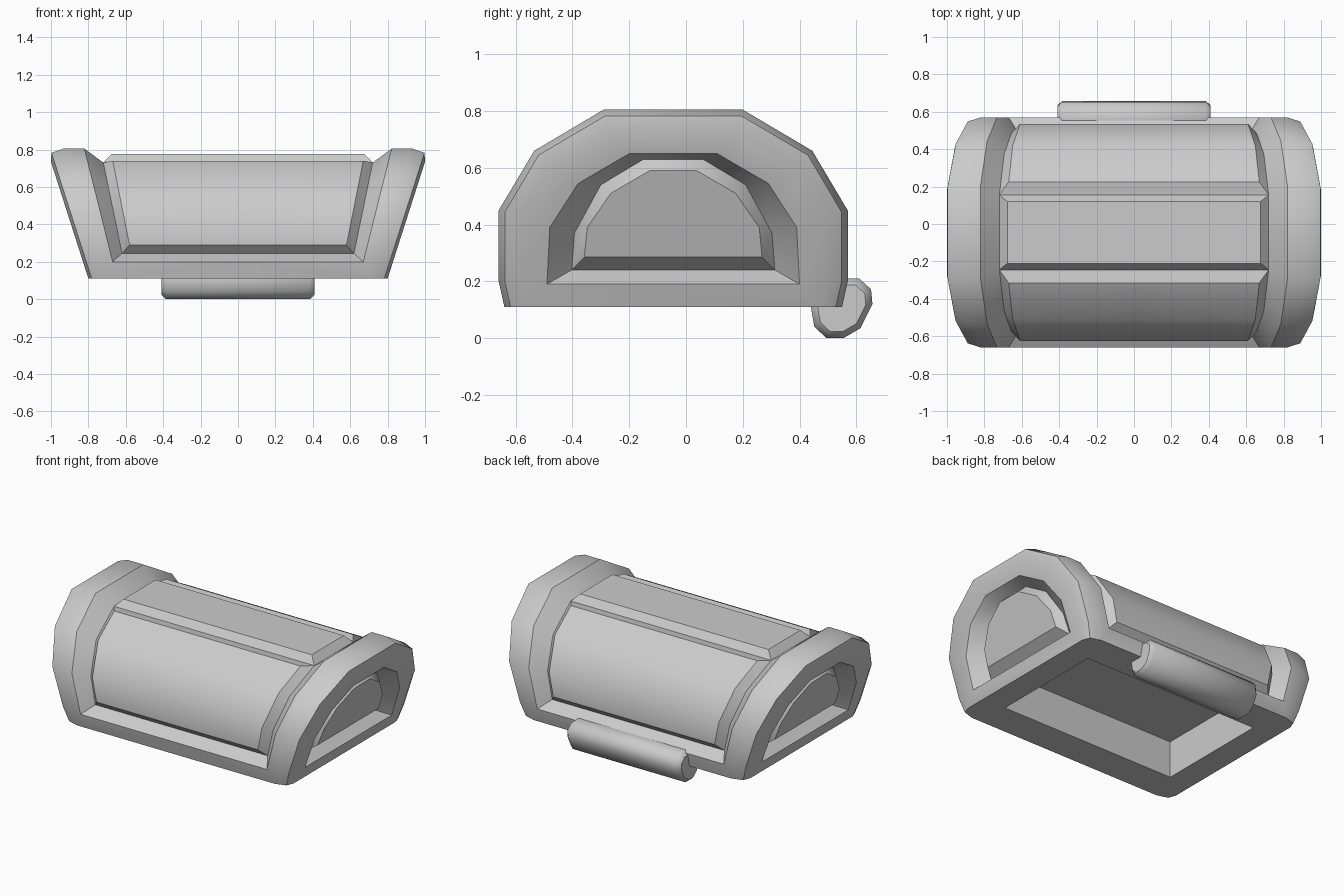
import bpy, bmesh, math

if "Cube" in bpy.data.objects:
    bpy.data.objects.remove(bpy.data.objects["Cube"])

CY = -0.045  # centre line of the lid in y


def arch(half):
    """Mirror half an arch (dy, z) into a full front-to-back list of (y, z)."""
    return [(CY - d, z) for d, z in half] + [(CY + d, z) for d, z in reversed(half)]


def finish(bm, name, angle):
    bmesh.ops.remove_doubles(bm, verts=bm.verts, dist=0.0005)
    bmesh.ops.recalc_face_normals(bm, faces=bm.faces)
    me = bpy.data.meshes.new(name)
    bm.to_mesh(me)
    bm.free()
    ob = bpy.data.objects.new(name, me)
    bpy.context.collection.objects.link(ob)
    bpy.ops.object.select_all(action='DESELECT')
    ob.select_set(True)
    bpy.context.view_layer.objects.active = ob
    bpy.ops.object.shade_smooth_by_angle(angle=math.radians(angle))
    return ob


bm = bmesh.new()


def face(*pts):
    bm.faces.new([bm.verts.new(p) for p in pts])


def strip(a, b, closed=False):
    n = len(a)
    for i in range(n if closed else n - 1):
        j = (i + 1) % n
        face(a[i], a[j], b[j], b[i])


def ring(prof, fx):
    return [(fx(z), y, z) for y, z in prof]


def mid(p):
    return (0, p[1], p[2])


def end_x(off):
    return lambda z: 0.80 + 0.32 * (z - 0.11) - off


# outer frame: rounded edge loops from end face to band surface
outer = [(.595, .11), (.615, .20), (.615, .45), (.49, .66), (.245, .805)]


def shrunk(t):
    return arch([(d - t * (1 if z < .5 else .7 if z < .7 else .27),
                  z - t * (0 if z < .3 else .27 if z < .5 else .7 if z < .7 else 1))
                 for d, z in outer])


C = ring(shrunk(.07), end_x(0))
M = ring(shrunk(.022), end_x(.018))
D = ring(arch(outer), end_x(.09))
strip(C, M)
strip(M, D)

# end bands and the lower rails
B = ring(arch(outer[1:]), lambda z: .67 + .25 * (z - .2))
strip(D[1:9], B)
face(mid(D[0]), D[0], D[1], B[0], mid(B[0]))
face(mid(D[9]), D[9], D[8], B[7], mid(B[7]))

# chamfer from the frame down to the groove around the planks
G = ring(arch([(.535, .245), (.53, .42), (.42, .605), (.2, .73)]),
         lambda z: .62 + .206 * (z - .245))
strip(B, G)
for i in (0, 7):
    face(B[i], mid(B[i]), mid(G[i]), G[i])

# raised planks: front, top and back
side = arch([(.58, .29), (.58, .44), (.465, .632), (.27, .74)])
top = arch([(.165, .775)])
for base, prof in ((G[:4], side[:4]), (G[3:5], top), (G[4:], side[4:])):
    K = ring(prof, lambda z: .58 + .2 * (z - .29))
    strip(base, K)
    strip(K, [mid(p) for p in K])
    for i in (0, -1):
        face(base[i], K[i], mid(K[i]), mid(base[i]))

# end face with recessed arched panel
O = ring(arch([(.445, .19), (.435, .39), (.335, .545), (.155, .65)]), end_x(0))
I = ring(arch([(.358, .24), (.348, .37), (.255, .54), (.105, .63)]), end_x(.085))
E = ring(arch([(.313, .285), (.303, .39), (.22, .51), (.083, .59)]), end_x(.03))
strip(C[1:9], O)
face(C[0], C[1], O[0], O[7], C[8], C[9])
strip(O, I, True)
strip(I, E, True)
face(*E)

# underside rim and hollow
h0, h1 = (.635, CY - .38, .11), (.635, CY + .38, .11)
face(mid(D[0]), D[0], M[0], C[0], h0, mid(h0))
face(C[0], C[9], h1, h0)
face(mid(D[9]), D[9], M[9], C[9], h1, mid(h1))
hollow = [mid(h0), h0, h1, mid(h1)]
ceiling = [(x, y, .35) for x, y, z in hollow]
strip(hollow, ceiling)
face(*ceiling)

# mirror the half across x = 0
dup = bmesh.ops.duplicate(bm, geom=bm.verts[:] + bm.edges[:] + bm.faces[:])
for v in dup['geom']:
    if isinstance(v, bmesh.types.BMVert):
        v.co.x = -v.co.x
finish(bm, "chest_lid", 35)

# hinge barrel with chamfered ends
bm = bmesh.new()
hinge = [(.44, .11), (.452, .04), (.495, 0), (.555, 0), (.615, .035),
         (.657, .12), (.652, .172), (.61, .21), (.53, .21), (.46, .17)]
loops = []
for x, s in ((-.41, .78), (-.385, 1), (.385, 1), (.41, .78)):
    loops.append([(x, .55 + (y - .55) * s, .108 + (z - .108) * s) for y, z in hinge])
for a, b in zip(loops, loops[1:]):
    strip(a, b, True)
face(*loops[0])
face(*loops[-1])
finish(bm, "hinge_barrel", 44)
